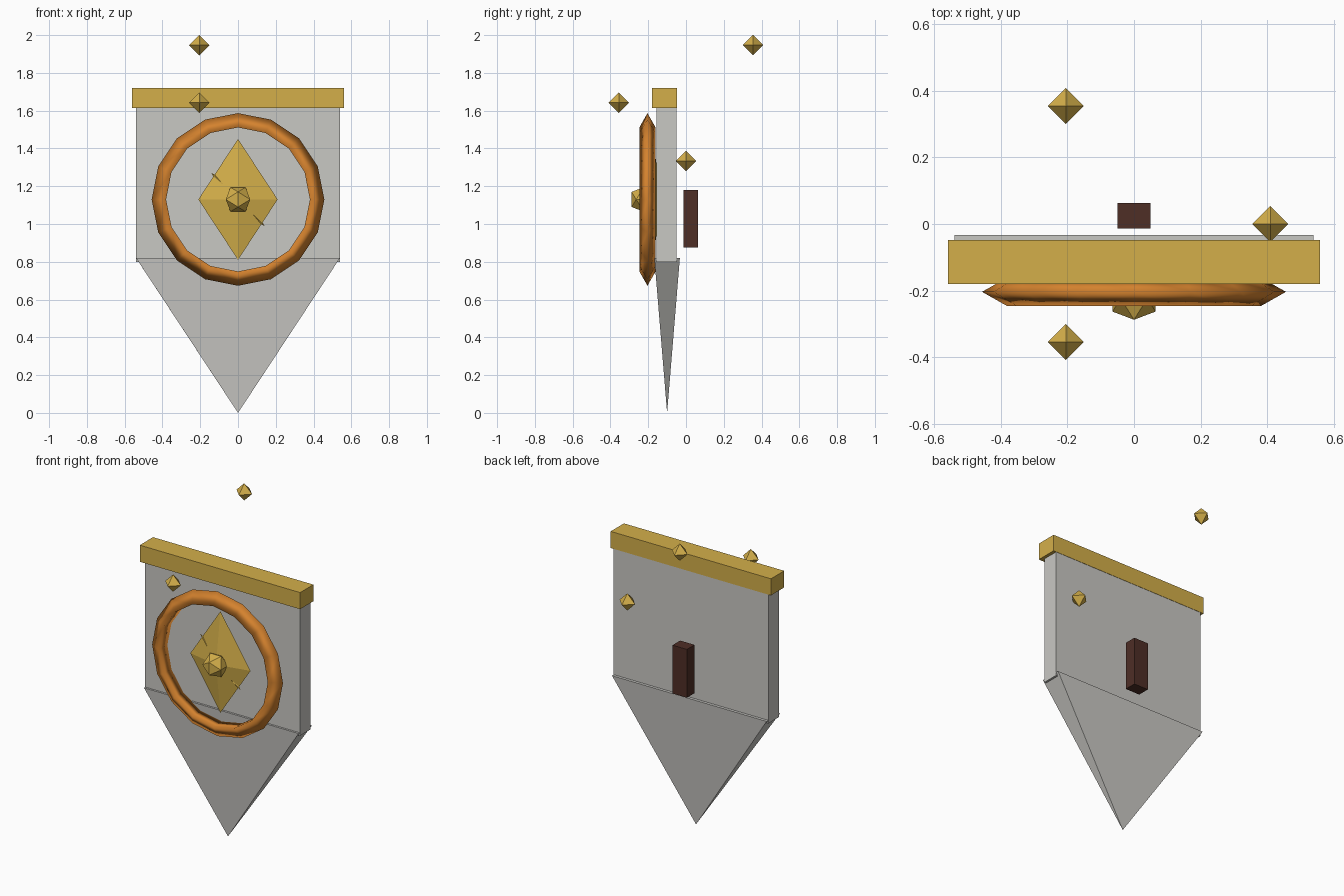
import bpy, bmesh, math
from mathutils import Matrix, Vector

if "Cube" in bpy.data.objects:
    bpy.data.objects.remove(bpy.data.objects["Cube"])


def material(name, r, g, b):
    lin = [((c / 255 + 0.055) / 1.055) ** 2.4 for c in (r, g, b)]
    m = bpy.data.materials.new(name)
    m.diffuse_color = (*lin, 1)
    m.use_nodes = True
    m.node_tree.nodes["Principled BSDF"].inputs["Base Color"].default_value = m.diffuse_color
    return m


STONE = material("pale_grey", 201, 200, 196)
GOLD = material("gold", 212, 175, 74)
BRONZE = material("bronze", 212, 130, 46)
LEATHER = material("dark_brown", 78, 46, 38)


def finish(name, bm, mat, smooth=False):
    bmesh.ops.recalc_face_normals(bm, faces=bm.faces)
    me = bpy.data.meshes.new(name)
    bm.to_mesh(me)
    bm.free()
    me.materials.append(mat)
    for p in me.polygons:
        p.use_smooth = smooth
    ob = bpy.data.objects.new(name, me)
    bpy.context.collection.objects.link(ob)
    return ob


def box(name, lo, hi, mat):
    lo, hi = Vector(lo), Vector(hi)
    bm = bmesh.new()
    bmesh.ops.create_cube(bm, size=1, matrix=Matrix.Translation((lo + hi) / 2)
                          @ Matrix.Diagonal((*(hi - lo), 1)))
    return finish(name, bm, mat)


def hull(name, points, centre, mat, spin=0):
    """Convex solid around points, spun about y and moved to centre."""
    bm = bmesh.new()
    for p in points:
        bm.verts.new(p)
    bmesh.ops.convex_hull(bm, input=bm.verts[:])
    bm.transform(Matrix.Translation(centre) @ Matrix.Rotation(spin, 4, 'Y'))
    return finish(name, bm, mat)


def octahedron(name, centre, rx, ry, rz, mat, spin=0):
    pts = [(s * rx, 0, 0) for s in (-1, 1)] + [(0, s * ry, 0) for s in (-1, 1)] \
        + [(0, 0, s * rz) for s in (-1, 1)]
    return hull(name, pts, centre, mat, spin)


# Shield body: upper panel, tapering point and gold top rail
box("shield_panel", (-0.54, -0.155, 0.80), (0.54, -0.05, 1.63), STONE)
bm = bmesh.new()
bmesh.ops.create_cone(bm, cap_ends=True, segments=4, radius1=0, radius2=math.sqrt(0.5), depth=1,
                      matrix=Matrix.Translation((0, -0.10, 0.41))
                      @ Matrix.Diagonal((1.08, 0.135, 0.82, 1))
                      @ Matrix.Rotation(math.pi / 4, 4, 'Z'))
bmesh.ops.remove_doubles(bm, verts=bm.verts, dist=1e-4)
finish("shield_point", bm, STONE)
box("top_rail", (-0.56, -0.18, 1.615), (0.56, -0.051 + 0.003, 1.72), GOLD)

# Ring with a triangular section, 16 sides round
bm = bmesh.new()
rings = []
for i in range(16):
    a = i * math.tau / 16
    rings.append([bm.verts.new((r * math.cos(a), -0.204 + y, 1.13 + r * math.sin(a)))
                  for r, y in ((0.457, 0), (0.381, 0.043), (0.381, -0.043))])
for i in range(16):
    p, q = rings[i], rings[(i + 1) % 16]
    for j in range(3):
        k = (j + 1) % 3
        bm.faces.new((p[j], p[k], q[k], q[j]))
finish("front_ring", bm, BRONZE, smooth=True)

# Emblem: flat diamond, slim diagonal blade and faceted boss
octahedron("emblem_diamond", (0, -0.175, 1.13), 0.21, 0.045, 0.32, GOLD)
octahedron("emblem_blade", (0, -0.175, 1.13), 0.2, 0.038, 0.06, GOLD, math.pi / 4)
a, b = 0.04, 0.0645
ico = [p for s in (-1, 1) for t in (-1, 1)
       for p in ((0, s * b, t * a), (s * a, 0, t * b), (s * b, t * a, 0))]
hull("emblem_boss", ico, (0, -0.2235, 1.13), GOLD)

# Grip behind the shield
box("back_grip", (-0.05, -0.013, 0.875), (0.05, 0.063, 1.18), LEATHER)

# Three floating gems rising round the shield in a spiral
for i in range(3):
    a = -i * math.tau / 3
    z = (1.333, 1.642, 1.947)[i]
    octahedron(f"floating_gem_{i + 1}", (0.41 * math.cos(a), 0.41 * math.sin(a), z),
               0.054, 0.054, 0.054, GOLD)
